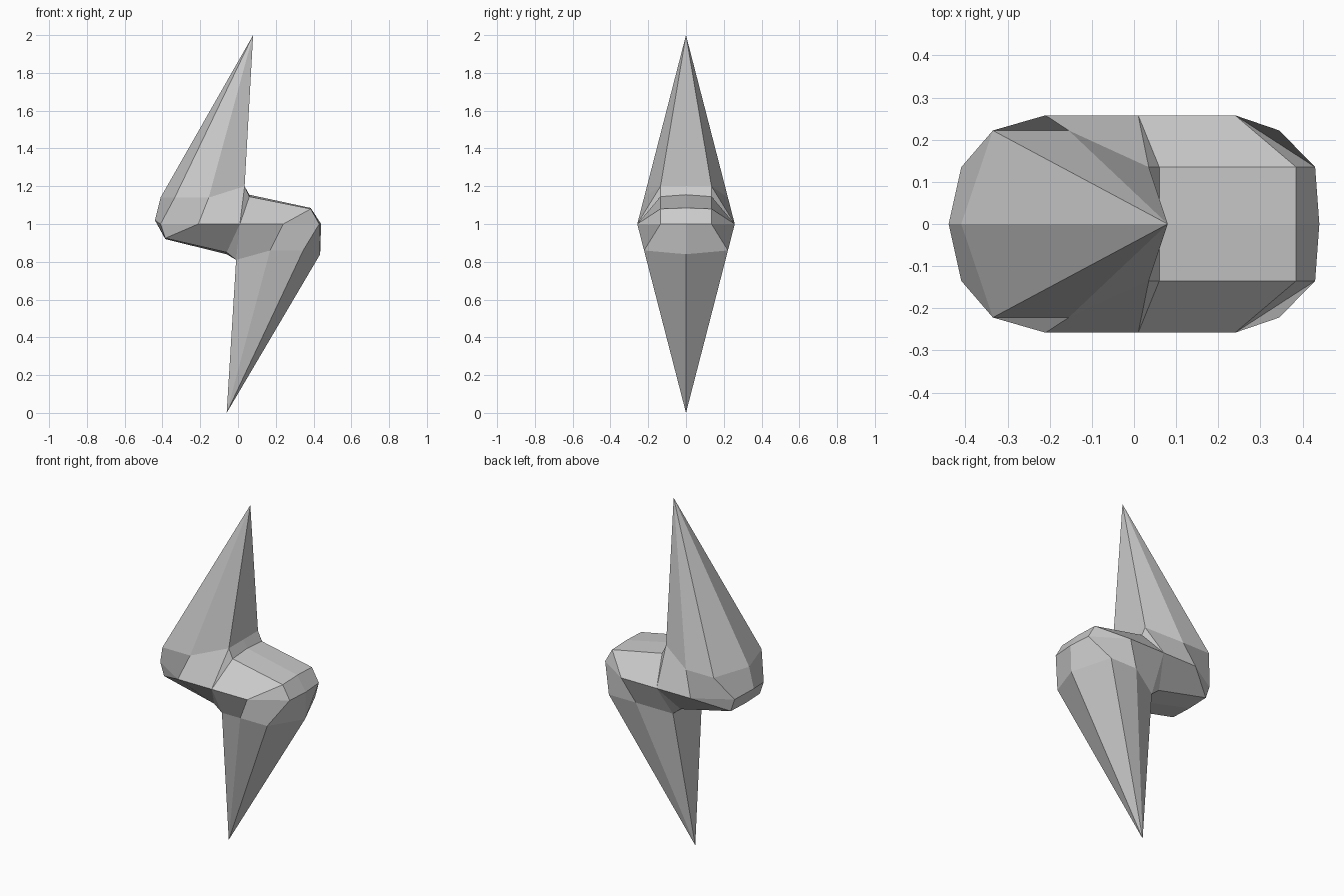
import bpy, bmesh

# Belt around the middle of the bolt, left tip to right tip (one y half)
belt = [(-.44, 0, 1.02), (-.41, .135, 1.0), (-.21, .258, 1.0), (.01, .258, 1.0),
        (.24, .258, 1.0), (.43, .135, 1.0), (.44, 0, 1.0)]

# Each half: spike tip, spike base (3), notch (2), shoulder (2), arm end (2)
upper = [(.08, 0, 2.0), (-.41, 0, 1.14), (-.335, .222, 1.14), (-.155, .222, 1.14),
         (.035, .135, 1.20), (.035, 0, 1.20), (.06, .135, 1.145), (.06, 0, 1.155),
         (.385, .135, 1.08), (.385, 0, 1.085)]
lower = [(-.06, 0, 0), (.435, 0, .84), (.345, .222, .86), (.17, .222, .86),
         (-.01, .135, .81), (-.01, 0, .81), (-.06, .135, .85), (-.06, 0, .84),
         (-.385, .135, .925), (-.385, 0, .92)]

# Shared topology: 0-9 are half points, 10-16 are belt points
faces = [(0, 1, 2), (0, 2, 3), (0, 3, 4), (0, 4, 5),
         (1, 10, 11, 2), (2, 11, 12, 3), (3, 12, 13, 4),
         (4, 5, 7, 6), (4, 13, 6), (6, 7, 9, 8),
         (6, 13, 14, 8), (8, 14, 15), (8, 9, 16, 15)]

bm = bmesh.new()


def add_half(points, ring, side):
    vs = [bm.verts.new((x, y * side, z)) for x, y, z in points + ring]
    for f in faces:
        bm.faces.new([vs[i] for i in f])


# Upper and lower spikes, mirrored front to back
for side in (-1, 1):
    add_half(upper, belt, side)
    add_half(lower, belt[::-1], side)

bmesh.ops.remove_doubles(bm, verts=bm.verts, dist=0.0005)
bmesh.ops.recalc_face_normals(bm, faces=bm.faces)
mesh = bpy.data.meshes.new("lightning_bolt")
bm.to_mesh(mesh)
bm.free()
bpy.context.collection.objects.link(bpy.data.objects.new("lightning_bolt", mesh))
